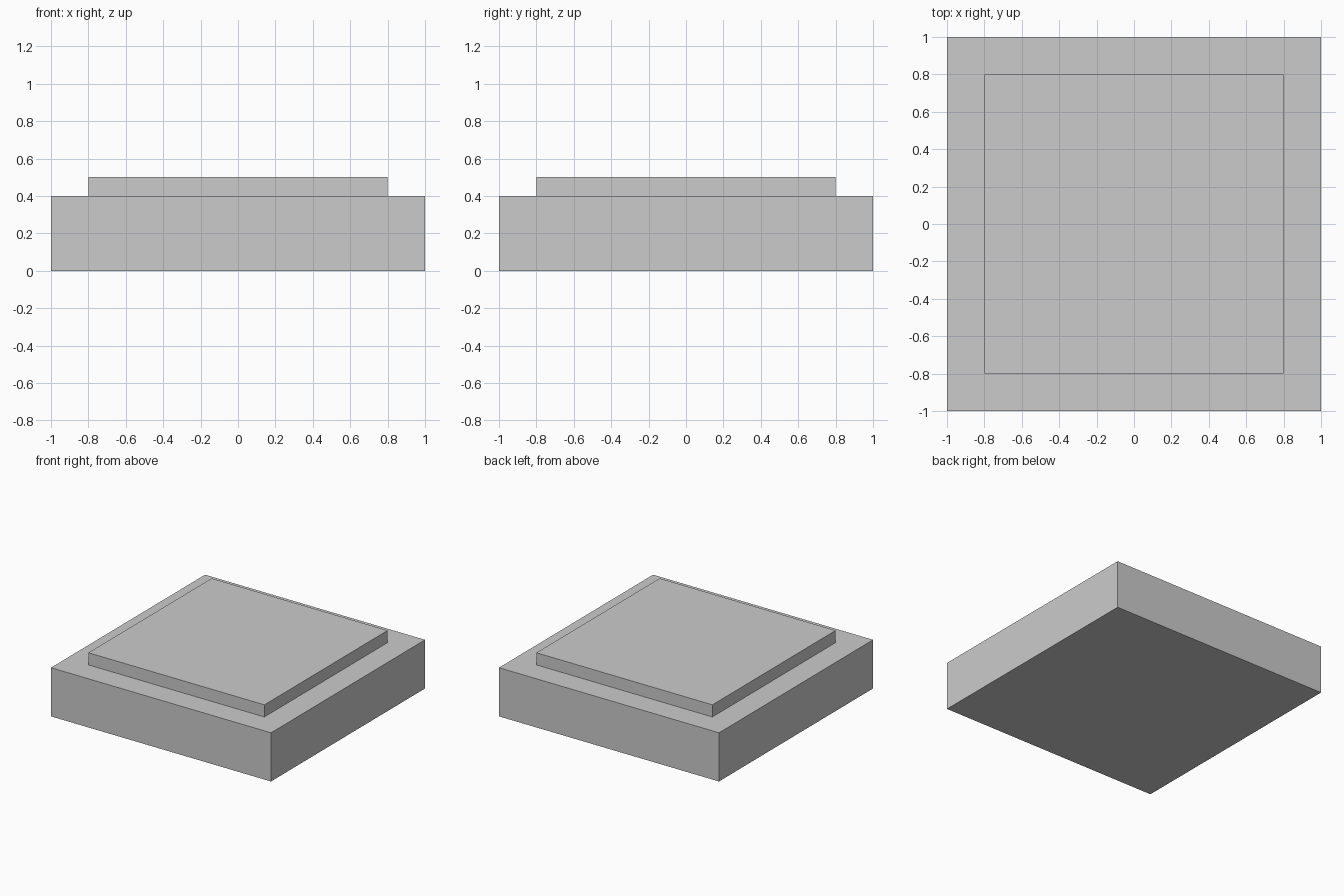
import bpy

if "Cube" in bpy.data.objects:
    bpy.data.objects.remove(bpy.data.objects["Cube"])


def box(name, width, bottom, top):
    """Square slab centred on the z axis."""
    bpy.ops.mesh.primitive_cube_add(size=1, location=(0, 0, (bottom + top) / 2))
    obj = bpy.context.object
    obj.name = name
    obj.scale = (width, width, top - bottom)
    bpy.ops.object.transform_apply(location=False, rotation=False, scale=True)
    return obj


# Wide lower block
box("base_block", 2.0, 0.0, 0.4)

# Thin inset slab on top
box("top_slab", 1.6, 0.4, 0.5)
